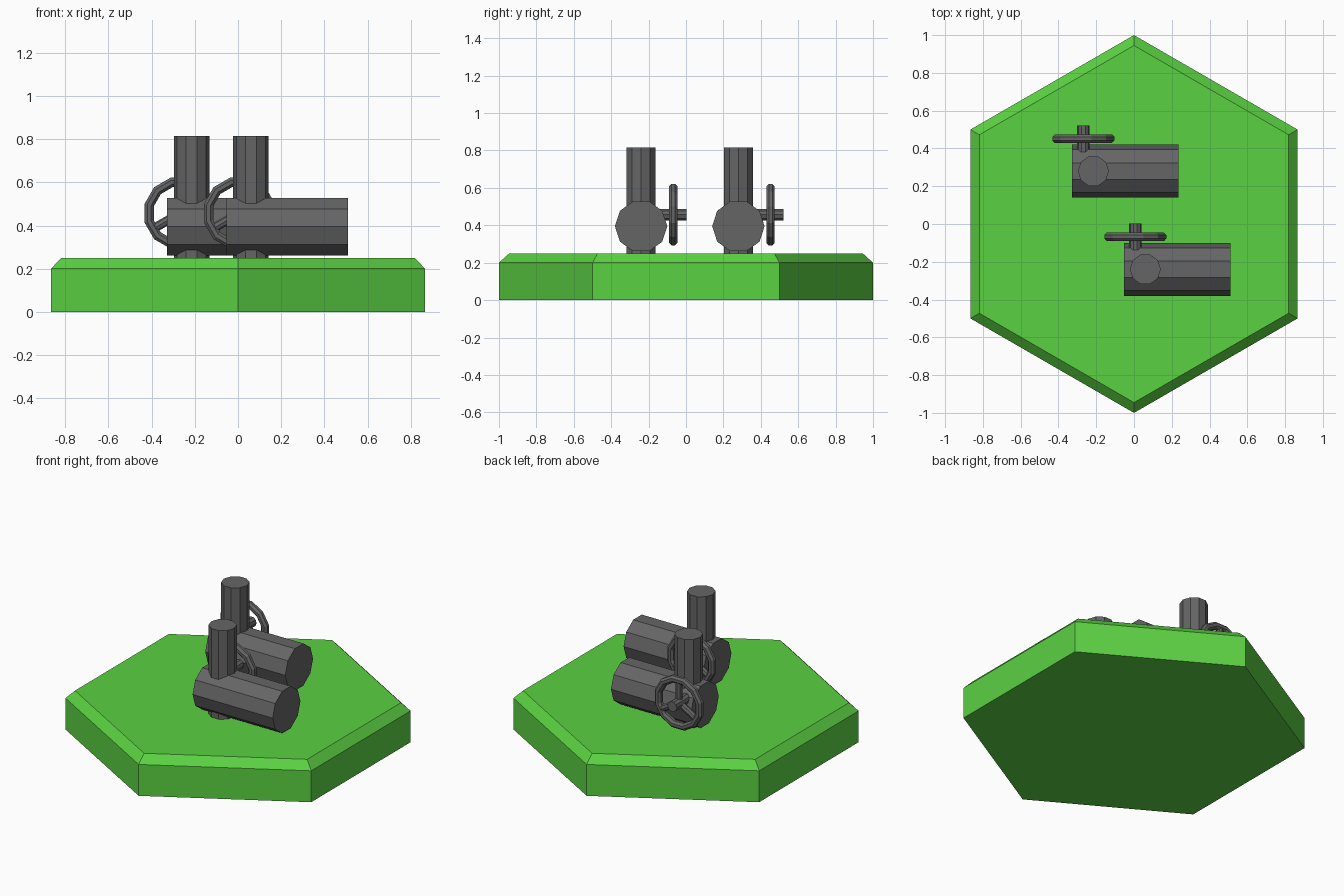
import bpy
import bmesh
from math import radians, pi, sin, cos
from mathutils import Matrix, Vector

if "Cube" in bpy.data.objects:
    bpy.data.objects.remove(bpy.data.objects["Cube"], do_unlink=True)


def material(name, rgb):
    mat = bpy.data.materials.new(name)
    mat.use_nodes = True
    mat.diffuse_color = (*rgb, 1)
    mat.node_tree.nodes["Principled BSDF"].inputs["Base Color"].default_value = (*rgb, 1)
    return mat


green = material("grass green", (0.105, 0.64, 0.055))
grey = material("iron grey", (0.13, 0.13, 0.13))
QUARTER = pi / 2


def finish(obj, name, mat):
    obj.name = name
    obj.data.name = name
    obj.data.materials.append(mat)
    return obj


def rod(name, centre, radius, length, rotation, sides=10):
    bpy.ops.mesh.primitive_cylinder_add(vertices=sides, radius=radius, depth=length,
                                        location=centre, rotation=rotation)
    return finish(bpy.context.object, name, grey)


def wheel_rim(name, centre, major, minor, segments=12, sides=8):
    # Spin a small polygon around the y axis, starting half a segment round
    bm = bmesh.new()
    place = (Matrix.Rotation(pi / segments, 4, "Y") @ Matrix.Translation((major, 0, 0))
             @ Matrix.Rotation(pi / sides, 4, "Z"))
    bmesh.ops.create_circle(bm, segments=sides, radius=minor, matrix=place)
    bmesh.ops.spin(bm, geom=bm.verts[:] + bm.edges[:], cent=(0, 0, 0),
                   axis=(0, 1, 0), angle=2 * pi, steps=segments)
    bmesh.ops.remove_doubles(bm, verts=bm.verts, dist=0.0005)
    bmesh.ops.recalc_face_normals(bm, faces=bm.faces)
    mesh = bpy.data.meshes.new(name)
    bm.to_mesh(mesh)
    bm.free()
    obj = bpy.data.objects.new(name, mesh)
    obj.location = centre
    bpy.context.collection.objects.link(obj)
    return finish(obj, name, grey)


# Hexagonal base with a sloped upper rim
bm = bmesh.new()
rings = []
for radius, z in ((1, 0), (1, 0.2), (0.945, 0.25)):
    rings.append([bm.verts.new((radius * sin(i * pi / 3), radius * cos(i * pi / 3), z))
                  for i in range(6)])
for low, high in zip(rings, rings[1:]):
    for i in range(6):
        j = (i + 1) % 6
        bm.faces.new((low[i], low[j], high[j], high[i]))
bm.faces.new(rings[0])
bm.faces.new(rings[-1])
bmesh.ops.recalc_face_normals(bm, faces=bm.faces)
base_mesh = bpy.data.meshes.new("hex_base")
bm.to_mesh(base_mesh)
bm.free()
base = bpy.data.objects.new("hex_base", base_mesh)
bpy.context.collection.objects.link(base)
finish(base, "hex_base", green)

# Two identical valve assemblies, placed by the centre of the upright pipe
for label, x, y in (("front", 0.06, -0.24), ("back", -0.215, 0.28)):
    rod(label + "_upright_pipe", (x, y, 0.515), 0.082, 0.6, (0, 0, QUARTER))
    rod(label + "_barrel", (x + 0.168, y, 0.395), 0.14, 0.564, (0, QUARTER, 0))

    # Hand wheel behind the barrel
    hub = Vector((x - 0.053, y + 0.172, 0.457))
    rod(label + "_wheel_shaft", hub, 0.033, 0.14, (QUARTER, QUARTER, 0))
    rim = 0.148
    wheel_rim(label + "_wheel_rim", hub, rim, 0.024)
    for n in range(3):
        turn = radians(120 * n)
        outward = Vector((sin(turn), 0, cos(turn)))
        rod(f"{label}_wheel_spoke_{n + 1}", hub + outward * rim / 2, 0.021, rim,
            (0, turn, 0), sides=8)
